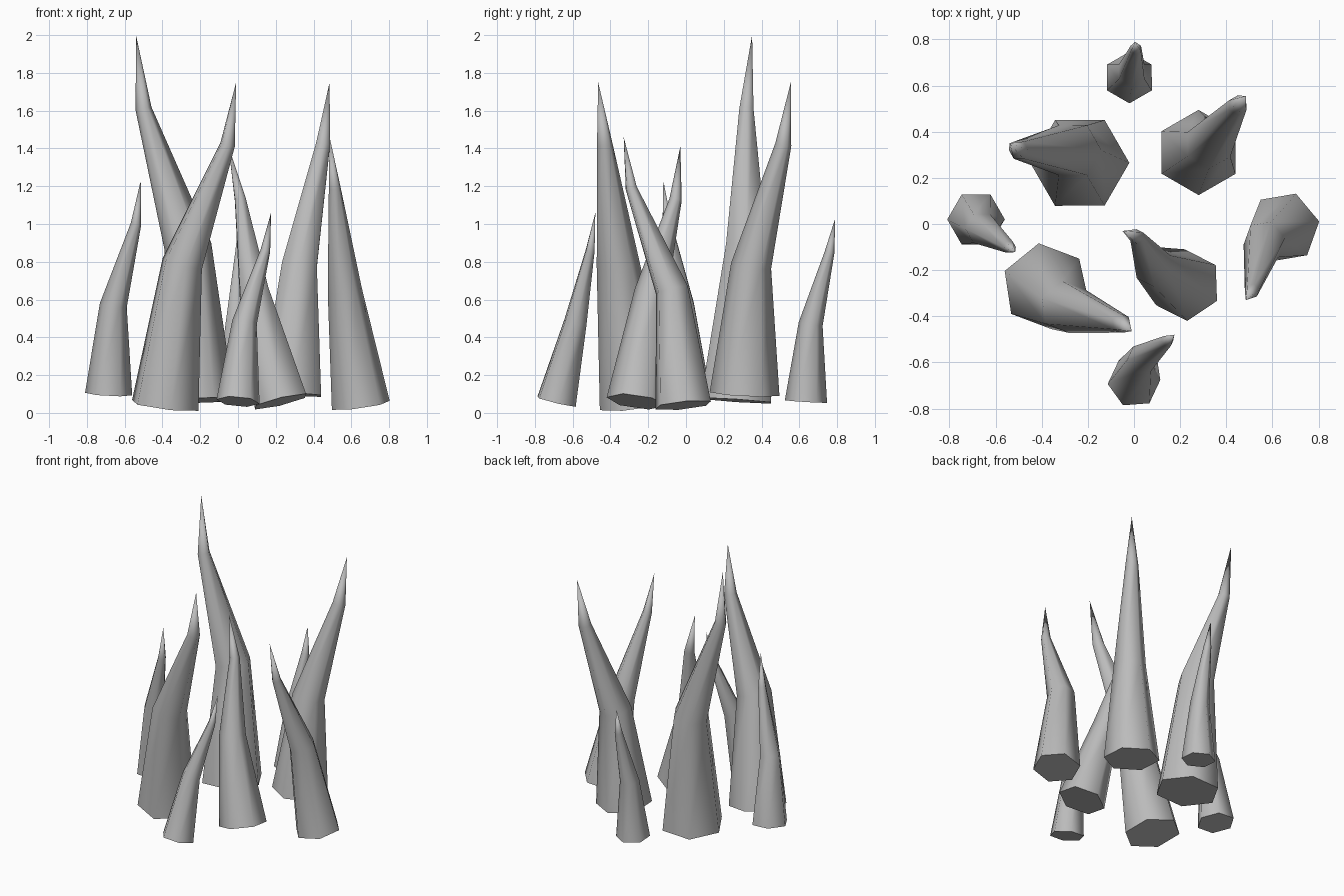
import bpy
import bmesh
from math import cos, sin, radians, tau
from mathutils import Vector

cube = bpy.data.objects.get("Cube")
if cube:
    bpy.data.objects.remove(cube, do_unlink=True)

SIDES = 6

stone = bpy.data.materials.new("grey_stone")
stone.use_nodes = True
color = (0.5, 0.5, 0.5, 1)
stone.diffuse_color = color
stone.node_tree.nodes["Principled BSDF"].inputs["Base Color"].default_value = color


def spike(name, phase, radii, base, middle, upper, tip):
    """Six-sided bent spike: three tilted rings closed by a point."""
    points = [Vector(p) for p in (base, middle, upper, tip)]
    dirs = [(b - a).normalized() for a, b in zip(points, points[1:])]
    normals = [dirs[0], dirs[0] + dirs[1], dirs[1] + dirs[2]]
    bm = bmesh.new()
    rings = []
    for center, normal, radius in zip(points, normals, radii):
        tilt = Vector((0, 0, 1)).rotation_difference(normal.normalized())
        ring = []
        for i in range(SIDES):
            a = radians(phase) + tau * i / SIDES
            ring.append(bm.verts.new(center + tilt @ Vector((radius * cos(a), radius * sin(a), 0))))
        rings.append(ring)
    apex = bm.verts.new(points[-1])
    bm.faces.new(rings[0][::-1])
    for i in range(SIDES):
        j = (i + 1) % SIDES
        for low, high in zip(rings, rings[1:]):
            bm.faces.new((low[i], low[j], high[j], high[i]))
        bm.faces.new((rings[-1][i], rings[-1][j], apex))
    mesh = bpy.data.meshes.new(name)
    bm.to_mesh(mesh)
    bm.free()
    mesh.materials.append(stone)
    obj = bpy.data.objects.new(name, mesh)
    bpy.context.collection.objects.link(obj)
    bpy.ops.object.select_all(action="DESELECT")
    obj.select_set(True)
    bpy.context.view_layer.objects.active = obj
    bpy.ops.object.shade_smooth_by_angle(angle=radians(65))


# Large spikes
spike("tall_back_spike", 0, (.215, .125, .043),
      (-.235, .265, .065), (-.265, .32, .88), (-.5, .32, 1.61), (-.54, .35, 2))
spike("large_front_spike", 39, (.19, .115, .042),
      (-.385, -.27, .04), (-.295, -.36, .79), (-.055, -.43, 1.42), (-.01, -.465, 1.75))
spike("large_back_spike", 30, (.185, .107, .043),
      (.28, .31, .1), (.325, .345, .78), (.45, .515, 1.42), (.485, .555, 1.75))

# Medium spikes
spike("medium_left_spike", 10, (.157, .092, .032),
      (.65, -.015, .04), (.565, -.075, .65), (.512, -.29, 1.19), (.485, -.33, 1.46))
spike("medium_front_spike", 33, (.157, .088, .033),
      (.225, -.265, .06), (.085, -.185, .64), (.012, -.055, 1.13), (-.05, -.03, 1.41))

# Small spikes
spike("small_right_spike", 0, (.125, .072, .028),
      (-.685, .02, .1), (-.66, -.02, .57), (-.54, -.1, 1.0), (-.515, -.12, 1.23))
spike("small_front_spike", 5, (.115, .066, .026),
      (0, -.685, .06), (.035, -.585, .48), (.145, -.507, .86), (.175, -.48, 1.06))
spike("small_back_spike", 30, (.112, .064, .026),
      (-.02, .635, .06), (-.01, .66, .47), (.008, .76, .85), (.005, .79, 1.03))
